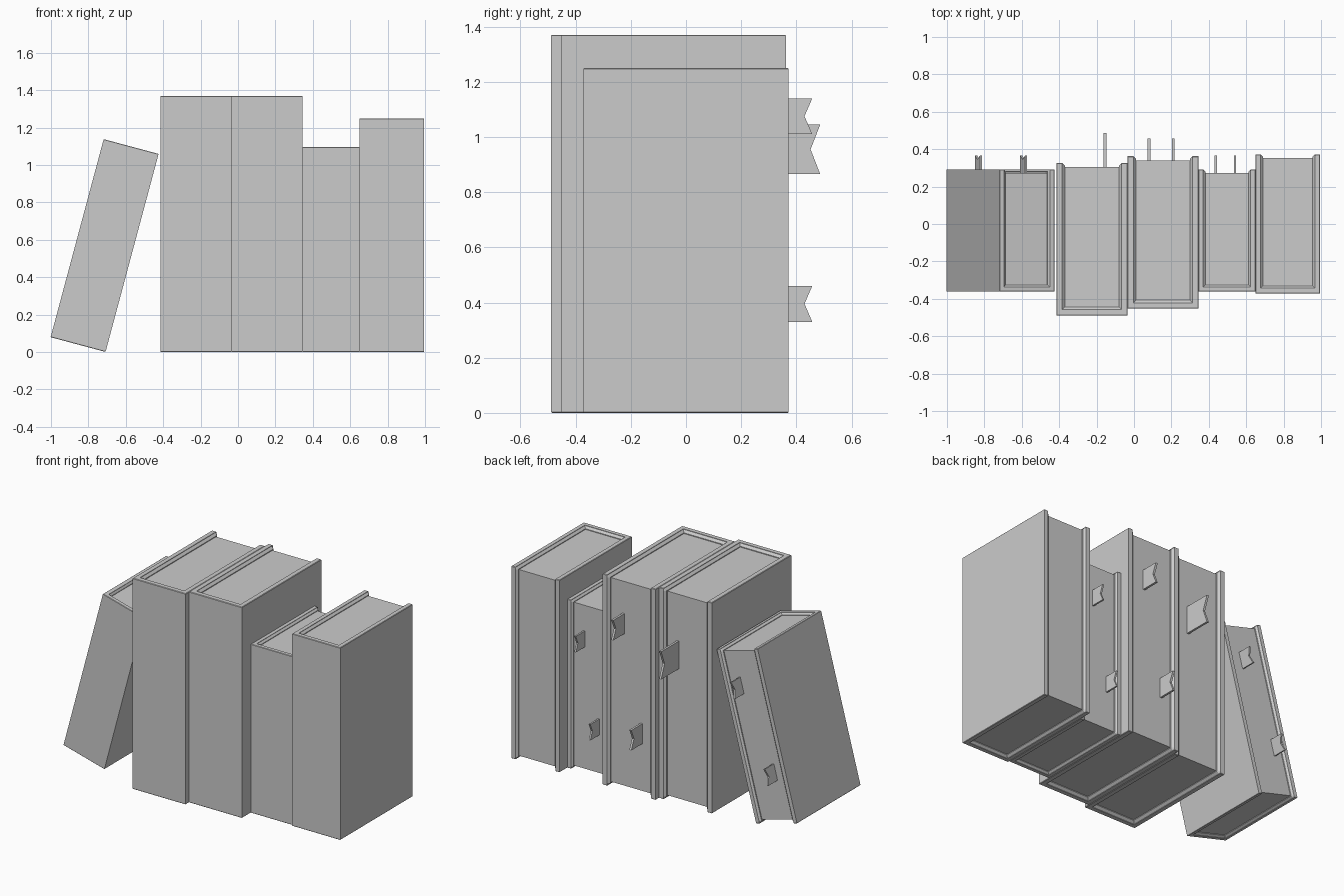
import bpy
import bmesh
from math import radians
from mathutils import Matrix

cube = bpy.data.objects.get("Cube")
if cube:
    bpy.data.objects.remove(cube)

GREY = (0.6, 0.6, 0.6, 1)
mat = bpy.data.materials.new("plain grey")
mat.use_nodes = True
mat.diffuse_color = GREY
mat.node_tree.nodes["Principled BSDF"].inputs["Base Color"].default_value = GREY

# Shared book proportions; every volume is a scaled copy
W, D, H = 0.38, 0.815, 1.37
BOARD, CHAMFER, EDGE, RECESS = 0.045, 0.014, 0.003, 0.022


def loft(name, rings, place):
    """Skin matching rings of points and cap both ends."""
    bm = bmesh.new()
    loops = [[bm.verts.new(p) for p in ring] for ring in rings]
    n = len(loops[0])
    for a, b in zip(loops, loops[1:]):
        for i in range(n):
            j = (i + 1) % n
            bm.faces.new((a[i], a[j], b[j], b[i]))
    bm.faces.new(list(reversed(loops[0])))
    bm.faces.new(loops[-1])
    bmesh.ops.recalc_face_normals(bm, faces=bm.faces)
    bm.transform(place)
    mesh = bpy.data.meshes.new(name)
    bm.to_mesh(mesh)
    bm.free()
    mesh.materials.append(mat)
    obj = bpy.data.objects.new(name, mesh)
    bpy.context.collection.objects.link(obj)
    return obj


def cover_ring(z, edge, thick):
    """U-shaped outline: spine at the front, boards open at the back."""
    x, back, front = W / 2, D / 2, -D / 2
    half = [(x - edge, front + edge), (x - edge, back - edge),
            (x - BOARD + CHAMFER, back - edge), (x - thick, back - CHAMFER),
            (x - thick, front + thick)]
    return [(px, py, z) for px, py in half] + [(-px, py, z) for px, py in reversed(half)]


def ribbon(name, x, z, height, length, notch, place):
    """Swallow-tailed bookmark sticking out of the pages."""
    y0, y1 = D / 2 - 0.05, D / 2 + length
    h = height / 2
    tail = [(y0, z - h), (y1, z - h), (y1 - notch, z), (y1, z + h), (y0, z + h)]
    loft(name, [[(x + s, y, pz) for y, pz in tail] for s in (-0.007, 0.007)], place)


def book(name, x, y, z, scale, tilt=0, marks=()):
    place = (Matrix.Translation((x, y, z)) @ Matrix.Rotation(radians(tilt), 4, 'Y')
             @ Matrix.Scale(scale, 4))
    thin = BOARD - CHAMFER
    levels = [(0, EDGE, thin), (EDGE, 0, thin), (CHAMFER + EDGE, 0, BOARD)]
    levels += [(H - lz, e, t) for lz, e, t in reversed(levels)]
    loft(name + "_cover", [cover_ring(*lv) for lv in levels], place)
    # Page block set in from the boards
    px, y0, y1 = W / 2 - BOARD + 0.004, -D / 2 + BOARD - 0.004, D / 2 - RECESS
    loft(name + "_pages", [[(-px, y0, pz), (px, y0, pz), (px, y1, pz), (-px, y1, pz)]
                           for pz in (RECESS, H - RECESS)], place)
    for i, m in enumerate(marks):
        ribbon(f"{name}_bookmark_{i + 1}", *m, place)


# Bookmarks: x, z, height, length, notch
PAIR = [(0.055, 1.075, 0.13, 0.095, 0.028), (-0.075, 0.395, 0.13, 0.095, 0.028)]
SINGLE = [(0.07, 0.955, 0.18, 0.16, 0.035)]

book("leaning_book", -0.855, -0.035, 0.04, 0.8, 15, PAIR)
book("tall_book_right", -0.225, -0.081, 0, 1, 0, SINGLE)
book("tall_book_left", 0.155, -0.045, 0, 1, 0, PAIR)
book("short_book", 0.497, -0.035, 0, 0.8, 0, PAIR)
book("end_book", 0.822, 0, 0, 0.912)
